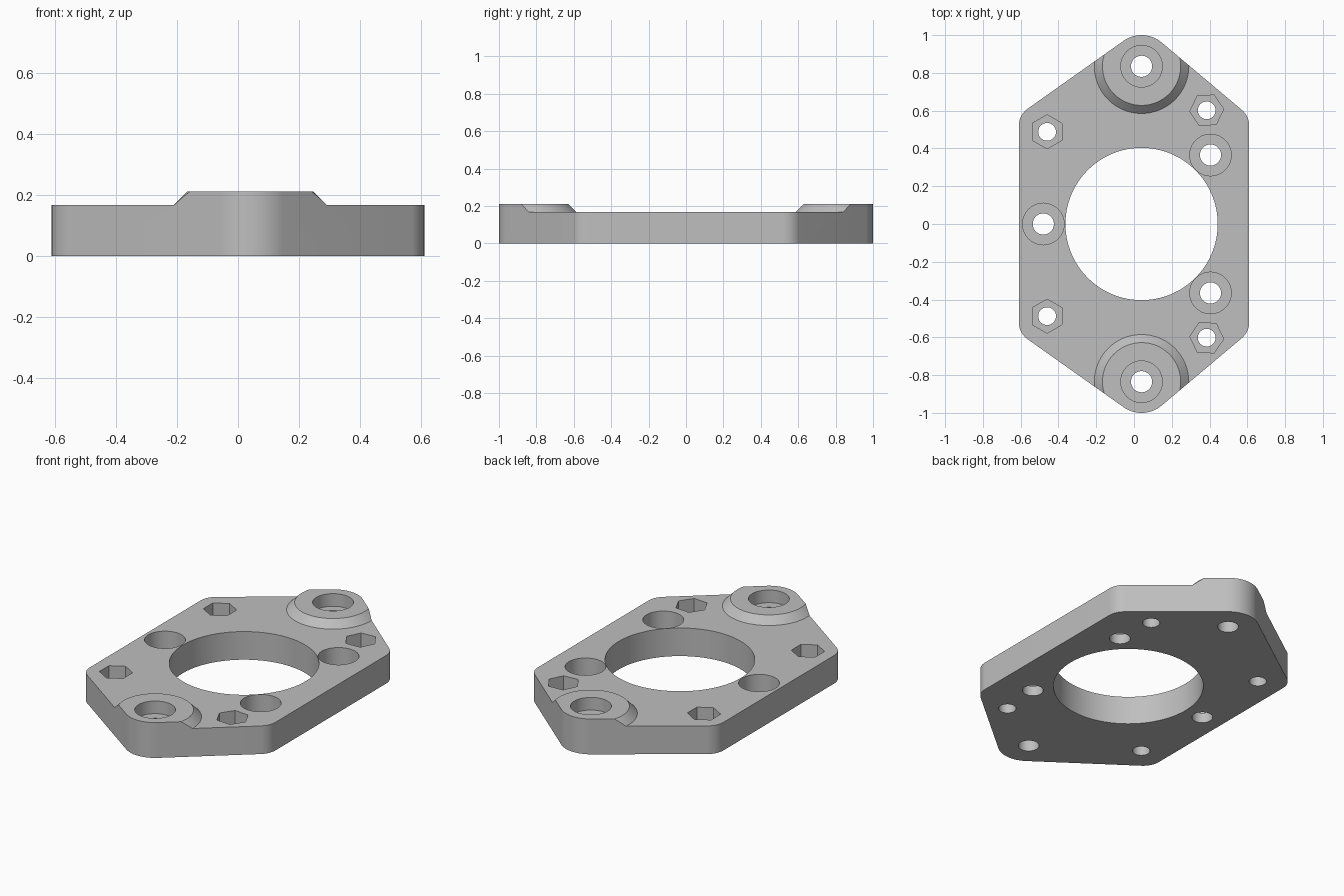
import bpy, bmesh, math
from mathutils import Matrix, Vector
from mathutils.geometry import convex_hull_2d

cube = bpy.data.objects.get("Cube")
if cube:
    bpy.data.objects.remove(cube, do_unlink=True)

CX = 0.04                  # axis of the bore and end bosses
PLATE, TOP = 0.167, 0.21   # plate and boss heights
END_Y = 0.835

grey = bpy.data.materials.new("plain grey")
grey.use_nodes = True
colour = (0.52, 0.52, 0.52, 1)
grey.diffuse_color = colour
grey.node_tree.nodes["Principled BSDF"].inputs["Base Color"].default_value = colour


def finish(bm, name):
    bmesh.ops.recalc_face_normals(bm, faces=bm.faces)
    mesh = bpy.data.meshes.new(name)
    bm.to_mesh(mesh)
    bm.free()
    mesh.materials.append(grey)
    obj = bpy.data.objects.new(name, mesh)
    bpy.context.collection.objects.link(obj)
    return obj


def cone(name, x, y, z0, z1, r0, r1=None, sides=64, turn=0):
    bm = bmesh.new()
    place = Matrix.Translation((x, y, (z0 + z1) / 2)) @ Matrix.Rotation(math.radians(turn), 4, 'Z')
    bmesh.ops.create_cone(bm, cap_ends=True, segments=sides, radius1=r0,
                          radius2=r0 if r1 is None else r1, depth=z1 - z0, matrix=place)
    return finish(bm, name)


def prism(name, points, z0, z1):
    bm = bmesh.new()
    face = bm.faces.new([bm.verts.new((p[0], p[1], z0)) for p in points])
    out = bmesh.ops.extrude_face_region(bm, geom=[face])
    moved = [v for v in out["geom"] if isinstance(v, bmesh.types.BMVert)]
    bmesh.ops.translate(bm, verts=moved, vec=(0, 0, z1 - z0))
    return finish(bm, name)


def combine(target, tool, operation):
    mod = target.modifiers.new("combine", 'BOOLEAN')
    mod.operation, mod.object, mod.solver = operation, tool, 'EXACT'
    bpy.context.view_layer.objects.active = target
    bpy.ops.object.modifier_apply(modifier=mod.name)
    bpy.data.objects.remove(tool, do_unlink=True)


# Rounded six-sided outline: the hull around six corner circles
corners = []
for s in (-1, 1):
    corners += [(CX, s * END_Y, 0.165), (-0.5, s * 0.52, 0.11), (0.5, s * 0.52, 0.11)]
rim = [Vector((x + r * math.cos(a), y + r * math.sin(a)))
       for x, y, r in corners for a in (math.tau * i / 72 for i in range(72))]
plate = prism("mounting_plate", [rim[i] for i in convex_hull_2d(rim)], 0, TOP)

# Flat level with a sloped round boss at each end, trimmed to the outline
level = prism("level", [(-2, -2), (2, -2), (2, 2), (-2, 2)], -1, PLATE)
slope = (0.25 - 0.207) / (TOP - PLATE)
for s in (-1, 1):
    low, high = 0.1, TOP + 0.02
    boss = cone("boss", CX, s * END_Y, low, high,
                0.25 + slope * (PLATE - low), 0.207 - slope * (high - TOP), 96)
    combine(level, boss, 'UNION')
combine(plate, level, 'INTERSECT')

# Central bore
combine(plate, cone("bore", CX, 0, -0.1, 0.4, 0.403, sides=128), 'DIFFERENCE')

# Counterbored screw holes: x, y, floor height
screws = [(CX, END_Y, 0.135), (CX, -END_Y, 0.135),
          (0.405, 0.365, 0.06), (0.405, -0.365, 0.06), (-0.48, 0, 0.06)]
for x, y, floor in screws:
    combine(plate, cone("counterbore", x, y, floor, 0.4, 0.11), 'DIFFERENCE')
    combine(plate, cone("screw_hole", x, y, -0.1, 0.4, 0.056, sides=48), 'DIFFERENCE')

# Hexagonal nut pockets with through holes: x, y, rotation
for s in (-1, 1):
    for x, y, turn in ((-0.46, 0.488, 0), (0.385, 0.602, 34)):
        pocket = cone("nut_pocket", x, s * y, 0.07, 0.4, 0.09, sides=6, turn=s * turn)
        combine(plate, pocket, 'DIFFERENCE')
        combine(plate, cone("nut_hole", x, s * y, -0.1, 0.4, 0.047, sides=48), 'DIFFERENCE')

# Smooth walls with crisp edges
bpy.ops.object.select_all(action='DESELECT')
plate.select_set(True)
bpy.context.view_layer.objects.active = plate
bpy.ops.object.shade_smooth_by_angle(angle=math.radians(30))
